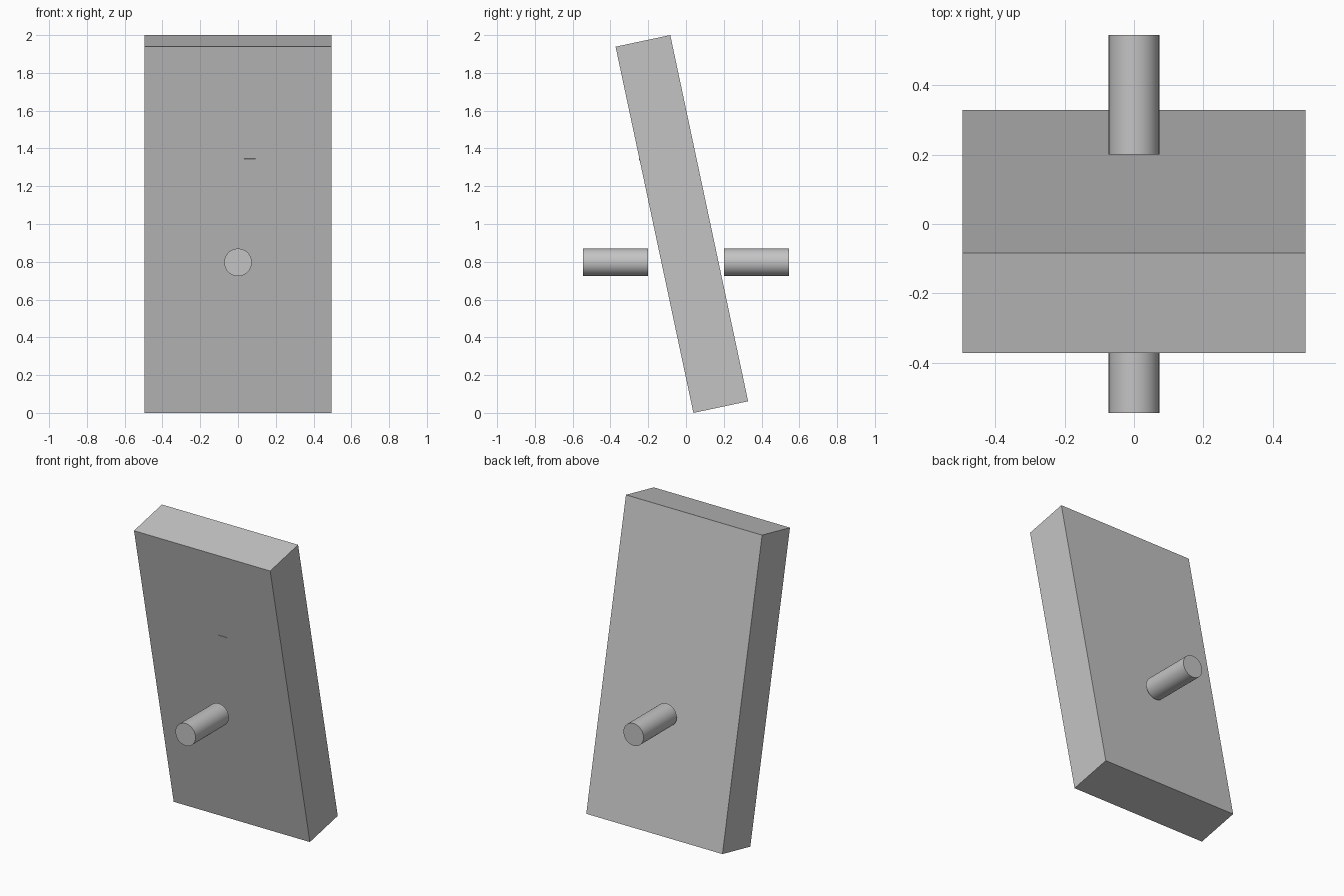
import bpy
import bmesh
from math import radians, sin, cos
from mathutils import Matrix, Vector

cube = bpy.data.objects.get("Cube")
if cube:
    bpy.data.objects.remove(cube, do_unlink=True)

# Single plain grey
GREY = (0.55, 0.55, 0.55, 1)
grey = bpy.data.materials.new("plain grey")
grey.use_nodes = True
grey.diffuse_color = GREY
grey.node_tree.nodes["Principled BSDF"].inputs["Base Color"].default_value = GREY

TILT = radians(12)
WIDTH, THICKNESS, LENGTH = 0.99, 0.296, 1.982
CENTRE = Vector((0, -0.022, 1.0))
PIN_RADIUS, PIN_INNER, PIN_OUTER, PIN_Z = 0.073, 0.2, 0.545, 0.797


def add_object(name, bm, smooth=False):
    mesh = bpy.data.meshes.new(name)
    bm.to_mesh(mesh)
    bm.free()
    mesh.materials.append(grey)
    obj = bpy.data.objects.new(name, mesh)
    bpy.context.collection.objects.link(obj)
    if smooth:
        bpy.ops.object.select_all(action='DESELECT')
        obj.select_set(True)
        bpy.context.view_layer.objects.active = obj
        bpy.ops.object.shade_smooth_by_angle(angle=radians(30))
    return obj


# Leaning slab
tilt = Matrix.Translation(CENTRE) @ Matrix.Rotation(TILT, 4, 'X')
bm = bmesh.new()
bmesh.ops.create_cube(bm, size=1, matrix=tilt @ Matrix.Diagonal((WIDTH, THICKNESS, LENGTH, 1)))
add_object("tilted_slab", bm)

# Horizontal pivot pins in front of and behind the slab
for name, side in (("front_pin", -1), ("back_pin", 1)):
    place = Matrix.Translation((0, side * (PIN_INNER + PIN_OUTER) / 2, PIN_Z))
    bm = bmesh.new()
    bmesh.ops.create_cone(bm, cap_ends=True, segments=64, radius1=PIN_RADIUS,
                          radius2=PIN_RADIUS, depth=PIN_OUTER - PIN_INNER,
                          matrix=place @ Matrix.Rotation(radians(90), 4, 'X'))
    add_object(name, bm, smooth=True)

# Tiny flat chip just breaking through the front face
bm = bmesh.new()
chip = tilt @ Matrix.Translation((0.063, -THICKNESS / 2, 0.38))
bmesh.ops.create_cube(bm, size=1, matrix=chip @ Matrix.Diagonal((0.06, 0.006, 0.01, 1)))
add_object("front_chip", bm)
